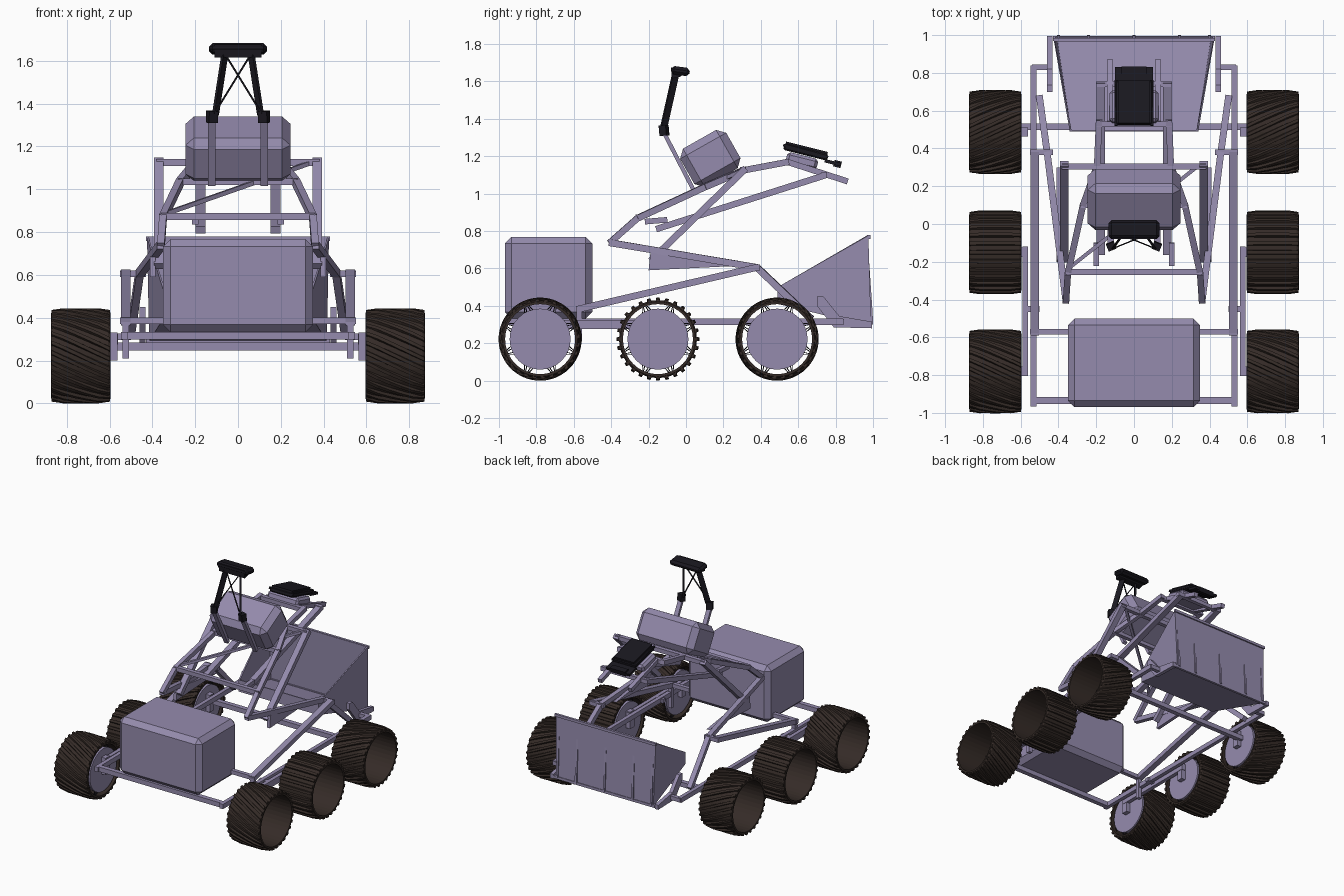
import bpy, bmesh, math
from mathutils import Vector, Matrix

if "Cube" in bpy.data.objects:
    bpy.data.objects.remove(bpy.data.objects["Cube"])


def material(name, rgb):
    m = bpy.data.materials.new(name)
    m.diffuse_color = (*rgb, 1)
    m.use_nodes = True
    m.node_tree.nodes["Principled BSDF"].inputs["Base Color"].default_value = m.diffuse_color
    return m


PURPLE = material("painted_metal", (0.30, 0.26, 0.42))
TYRE = material("dark_brown_tyre", (0.035, 0.024, 0.02))
BLACK = material("black_parts", (0.01, 0.009, 0.014))


def finish(name, bm, mat):
    bmesh.ops.recalc_face_normals(bm, faces=bm.faces)
    me = bpy.data.meshes.new(name)
    bm.to_mesh(me)
    bm.free()
    me.materials.append(mat)
    ob = bpy.data.objects.new(name, me)
    bpy.context.collection.objects.link(ob)
    return ob


def bars(name, segs, w=0.036, h=0.036, mat=PURPLE, mirror=True):
    """Rectangular bars between point pairs, optionally on both sides."""
    bm = bmesh.new()
    for s in ((1, -1) if mirror else (1,)):
        for p, q in segs:
            p, q = Vector((s * p[0], *p[1:])), Vector((s * q[0], *q[1:]))
            d = q - p
            m = (Matrix.Translation((p + q) / 2) @ d.to_track_quat('Z', 'Y').to_matrix().to_4x4()
                 @ Matrix.Diagonal((w, h, d.length, 1)))
            bmesh.ops.create_cube(bm, size=1, matrix=m)
    return finish(name, bm, mat)


def path(*pts):
    return list(zip(pts, pts[1:]))


def box(name, c, size, tilt=0, chamfer=0.0, mat=PURPLE):
    bm = bmesh.new()
    bmesh.ops.create_cube(bm, size=1, matrix=Matrix.Diagonal((*size, 1)))
    if chamfer:
        bmesh.ops.bevel(bm, geom=bm.edges[:], offset=chamfer, segments=1, affect='EDGES')
    bm.transform(Matrix.Translation(c) @ Matrix.Rotation(math.radians(tilt), 4, 'X'))
    return finish(name, bm, mat)


def plates(name, prof, spans, mat=PURPLE):
    """Extrude a (y, z) profile along x for each (x0, x1) span."""
    bm = bmesh.new()
    for x0, x1 in spans:
        a = [bm.verts.new((x0, *p)) for p in prof]
        b = [bm.verts.new((x1, *p)) for p in prof]
        bm.faces.new(a)
        bm.faces.new(b[::-1])
        for i in range(len(a)):
            j = (i + 1) % len(a)
            bm.faces.new((a[i], a[j], b[j], b[i]))
    return finish(name, bm, mat)


def sweep(bm, rings, close):
    """Skin a list of vertex loops."""
    vs = [[bm.verts.new(p) for p in r] for r in rings]
    n = len(vs[0])
    for k in range(len(vs) if close else len(vs) - 1):
        a, b = vs[k], vs[(k + 1) % len(vs)]
        for i in range(n):
            j = (i + 1) % n
            bm.faces.new((a[i], a[j], b[j], b[i]))
    if not close:
        bm.faces.new(vs[0])
        bm.faces.new(vs[-1][::-1])


def wheel(name, side, y, skew):
    zc, R, x0, x1 = 0.222, 0.222, 0.595, 0.873

    def P(x, r, a):
        return (side * x, y + r * math.cos(a), zc + r * math.sin(a))

    # tyre tube
    bm = bmesh.new()
    prof = [(x0, 0.187), (x0, 0.2), (x0 + .012, 0.208), (x1 - .012, 0.208), (x1, 0.2), (x1, 0.187)]
    N = 40
    sweep(bm, [[P(x, r, 2 * math.pi * i / N) for x, r in prof] for i in range(N)], True)
    # raised treads, slanted by skew
    T = 28
    for i in range(T):
        rings = []
        for k in range(6):
            t = k / 5
            a = 2 * math.pi * i / T + skew * side * (t - .5)
            x = x0 + .002 + t * (x1 - x0 - .004)
            top = R - (0.008 if k in (0, 5) else 0)
            rings.append([P(x, 0.2, a - .065), P(x, top, a - .04), P(x, top, a + .04), P(x, 0.2, a + .065)])
        sweep(bm, rings, False)
    finish(name + "_tyre", bm, TYRE)
    # hub disc
    bm = bmesh.new()
    m = Matrix.Translation((side * 0.613, y, zc)) @ Matrix.Rotation(math.pi / 2, 4, 'Y')
    bmesh.ops.create_cone(bm, cap_ends=True, segments=32, radius1=.163, radius2=.163, depth=.025, matrix=m)
    finish(name + "_hub_disc", bm, PURPLE)
    # crossed wire spokes between disc and tyre
    segs = []
    for i in range(8):
        for d in (-.16, -.07, .07, .16):
            a = math.pi * (i + .5) / 4
            segs.append((P(.613, .158, a + d), P(.63, .192, a + d * .4)))
    bars(name + "_spokes", segs, .004, .004, BLACK, False)


for side, sn in ((1, "right"), (-1, "left")):
    for y, wn, skew in ((-0.78, "front", .6), (-0.15, "middle", 0), (0.487, "rear", -.6)):
        wheel(f"{sn}_{wn}_wheel", side, y, skew)

# chassis
bars("side_rail", path((.532, -.965, .315), (.532, .66, .315), (.532, .84, .315)), .03)
bars("front_cross_rail", [((-.545, -.935, .315), (.545, -.935, .315))], .036, .036, mirror=False)
bars("rear_cross_axle", [((-.6, .515, .265), (.6, .515, .265))], .036, .036, mirror=False)
bars("bogie_beam", [((.575, -.79, .30), (.575, -.12, .30))], .03, .05)
bars("wheel_leg", [((.58, y, .2), (.58, y, .33)) for y in (-.78, -.15, .487)], .035, .05)
bars("bogie_pivot", [((.5, -.45, .31), (.59, -.45, .31)), ((.35, -.57, .385), (.55, -.57, .385)),
                     ((.44, .83, .315), (.54, .83, .315)), ((.43, .38, .605), (.55, .38, .605))], .03, .03)
bars("rail_post", [((.525, -.57, .21), (.525, -.57, .38))], .03, .03)

# front equipment box
box("front_box", (0, -.735, .55), (.7, .468, .435), chamfer=.035)

# lower linkage
bars("long_lower_arm", [((.525, -.585, .38), (.525, .385, .607))], .045, .036)
bars("bent_link", path((.36, -.41, .738), (.46, .38, .605), (.5, .67, .33)), .036, .036)
plates("link_gusset", [(-.19, .685), (.3, .615), (-.2, .59)], [(.385, .41), (-.41, -.385)])
bars("lift_cylinder", [((.37, -.19, .64), (.37, .32, 1.135))], .045, .036)

# upper frame
bars("upper_frame_arm", path((.36, -.41, .735), (.35, -.26, .868), (.27, .1, 1.035), (.195, .31, 1.125),
                             (.185, .55, 1.17)), .034, .034)
bars("upper_frame_crossbar", [((-.36, -.255, .872), (.36, -.255, .872)),
                              ((-.28, .1, 1.035), (.28, .1, 1.035)),
                              ((-.38, .305, 1.125), (.38, .305, 1.125)),
                              ((-.2, .53, 1.165), (.2, .53, 1.165))], .032, .032, mirror=False)
bars("diagonal_brace", [((-.34, -.23, .885), (.33, .3, 1.12))], .02, .02, mirror=False)
bars("boom_arm", [((.175, -.16, .81), (.175, .75, 1.1))], .045, .034)
bars("boom_bracket", [((.2, -.22, .85), (.2, -.1, .86))], .03, .03)

# raised box and its stand
box("upper_box", (0, .13, 1.188), (.49, .283, .235), tilt=29.5, chamfer=.04)
bars("mast_bracket", [((.122, .04, 1.02), (.122, -.12, 1.33))], .034, .022)

# camera mast
bars("mast_clamp", [((.122, -.115, 1.31), (.12, -.12, 1.365))], .045, .04, BLACK)
bars("mast_pole", [((.105, -.12, 1.35), (.06, -.055, 1.64))], .013, .038, BLACK)
bars("mast_wire", [((.1, -.125, 1.37), (-.06, -.06, 1.63))], .007, .007, BLACK)
plates("mast_head_core", [(-.075, 1.615), (-.03, 1.625), (.01, 1.665), (-.08, 1.675)], [(-.11, .11)], BLACK)
box("mast_head", (0, -.03, 1.655), (.27, .1, .045), tilt=-8, chamfer=.016, mat=BLACK)

# rear instrument head on the boom
box("instrument_base", (0, .62, 1.175), (.26, .17, .06), tilt=-14, chamfer=.015)
bars("instrument_fork", [((.128, .54, 1.17), (.128, .865, 1.065))], .032, .032)
bars("boom_tip_axle", [((-.2, .74, 1.1), (.2, .74, 1.1))], .03, .03, mirror=False)
box("instrument_panel", (0, .64, 1.222), (.2, .24, .035), tilt=-14, chamfer=.008, mat=BLACK)
box("instrument_lid", (0, .645, 1.243), (.17, .23, .016), tilt=-14, mat=BLACK)
bars("instrument_side_strip", [((.095, .52, 1.26), (.095, .76, 1.195))], .014, .014, BLACK)
box("instrument_tip", (0, .785, 1.165), (.2, .09, .018), tilt=-14, mat=BLACK)
box("instrument_tip_knob", (0, .81, 1.158), (.13, .04, .035), tilt=-14, mat=BLACK)

# open rear hopper
bm = bmesh.new()
R, L = ([bm.verts.new((s * x, y, z)) for x, y, z in
         ((.34, .49, .5), (.34, .49, .41), (.415, .99, .29), (.425, .975, .775))] for s in (1, -1))
bm.faces.new(R)
bm.faces.new(L[::-1])
for i in range(3):
    bm.faces.new((R[i], L[i], L[i + 1], R[i + 1]))
hopper = finish("rear_hopper", bm, PURPLE)
mod = hopper.modifiers.new("wall_thickness", 'SOLIDIFY')
mod.thickness = .012

# tailgate ribs and hinge arms
plates("tailgate_rib", [(.972, .74), (.985, .3), (1.0, .3), (.998, .36)],
       [(x - .008, x + .008) for x in (-.4, -.24, 0, .24, .4)])
bars("tailgate_rim", [((-.43, .977, .768), (.43, .977, .768)), ((-.43, .985, .295), (.43, .985, .295))],
     .018, .02, mirror=False)
plates("tailgate_hinge_arm", [(.70, .45), (.735, .45), (.82, .345), (.995, .315), (.995, .28), (.79, .285), (.70, .40)],
       [(.432, .46), (-.46, -.432)])
